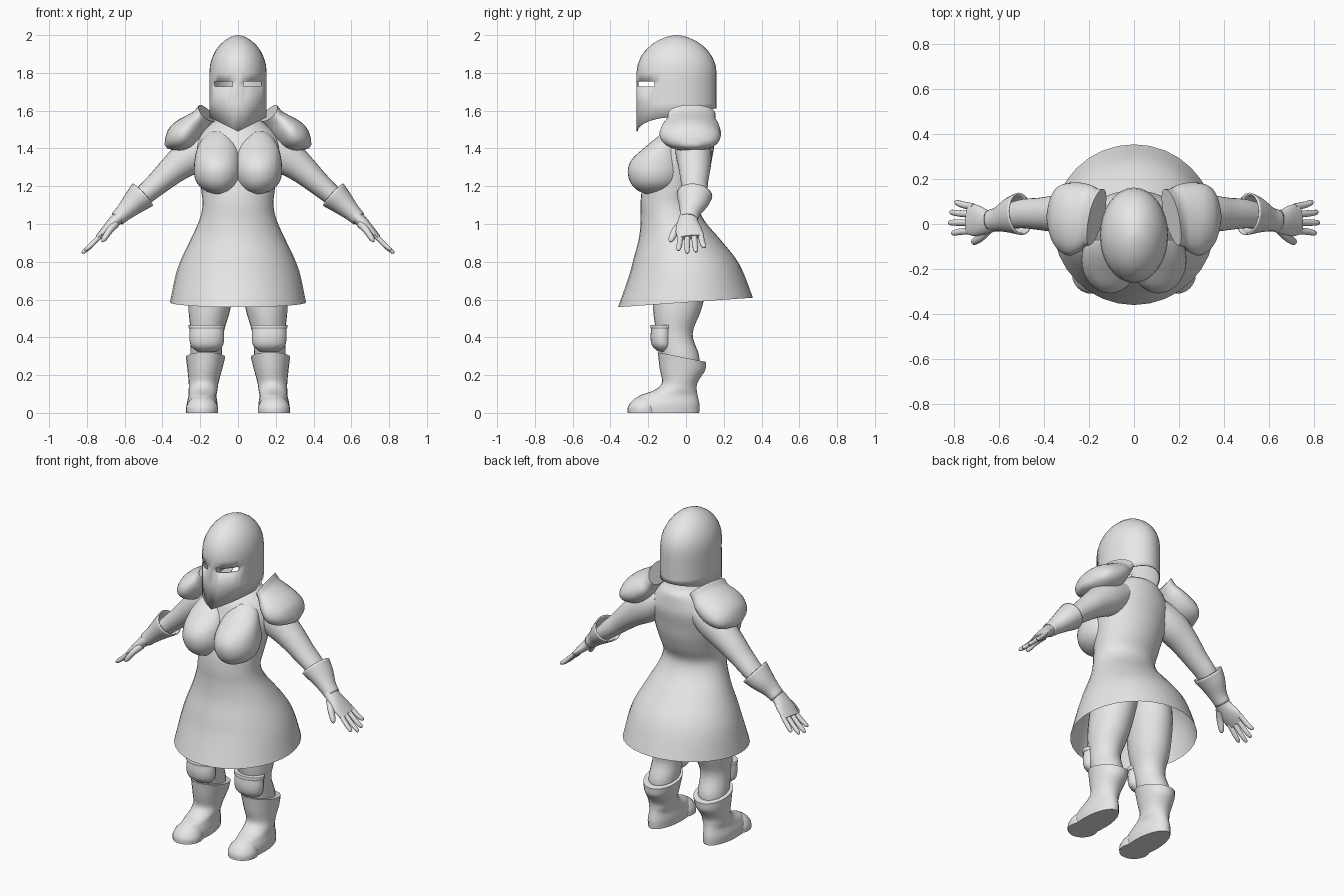
import bpy, bmesh, math
from mathutils import Vector

if "Cube" in bpy.data.objects:
    bpy.data.objects.remove(bpy.data.objects["Cube"])

grey = bpy.data.materials.new("plain grey")
grey.use_nodes = True
grey.diffuse_color = (0.8, 0.8, 0.8, 1)
for node in grey.node_tree.nodes:
    if node.type == "BSDF_PRINCIPLED":
        node.inputs["Base Color"].default_value = grey.diffuse_color


def finish(name, bm, mirror=False, thick=0):
    """Turn a bmesh into a smooth shaded object, optionally mirrored or thickened."""
    bmesh.ops.recalc_face_normals(bm, faces=bm.faces)
    mesh = bpy.data.meshes.new(name)
    bm.to_mesh(mesh)
    bm.free()
    mesh.materials.append(grey)
    ob = bpy.data.objects.new(name, mesh)
    bpy.context.collection.objects.link(ob)
    bpy.ops.object.select_all(action="DESELECT")
    ob.select_set(True)
    bpy.context.view_layer.objects.active = ob
    bpy.ops.object.shade_smooth_by_angle(angle=math.radians(45))
    if thick:
        shell = ob.modifiers.new("shell", "SOLIDIFY")
        shell.thickness = thick
        shell.offset = -1
    if mirror:
        ob.modifiers.new("mirror", "MIRROR").use_mirror_merge = False


def smooth_path(pts, steps):
    """Catmull-Rom resampling of stations (x, y, z, width, depth)."""
    p = [Vector(q) for q in pts]
    p = [p[0] * 2 - p[1]] + p + [p[-1] * 2 - p[-2]]
    out = []
    for i in range(1, len(p) - 2):
        a, b, c, d = p[i - 1:i + 3]
        for s in range(steps):
            t = s / steps
            out.append((b * 2 + (c - a) * t + (a * 2 - b * 5 + c * 4 - d) * t ** 2
                        + (b * 3 - a - c * 3 + d) * t ** 3) / 2)
    return out + [p[-2]]


def loft(name, pts, axis=None, n=24, steps=4, caps=(True, True), shape=None, **kw):
    """Skin elliptical rings along a path; a fixed axis keeps all rings parallel."""
    path = smooth_path(pts, steps)
    bm = bmesh.new()
    rings = []
    for i, s in enumerate(path):
        if axis:
            t = Vector(axis).normalized()
        else:
            t = (path[min(i + 1, len(path) - 1)] - path[max(i - 1, 0)]).to_3d().normalized()
        u = Vector((0, 1, 0))
        u = (u - t * u.dot(t)).normalized()
        v = t.cross(u)
        ring = []
        for k in range(n):
            a = 2 * math.pi * k / n
            co = Vector(s[:3]) + v * max(s[3], .002) * math.cos(a) + u * max(s[4], .002) * math.sin(a)
            ring.append(bm.verts.new(shape(co) if shape else co))
        rings.append(ring)
    for r, q in zip(rings, rings[1:]):
        for k in range(n):
            bm.faces.new((r[k], r[(k + 1) % n], q[(k + 1) % n], q[k]))
    for ring, cap in zip((rings[0], rings[-1]), caps):
        if cap:
            bm.faces.new(ring)
    finish(name, bm, **kw)


UP = (0, 0, 1)


# Helmet: domed shell with a pointed chin and two eye slits
def helmet():
    bm = bmesh.new()
    n = 32
    levels = [None, 1.64, 1.728, 1.754, 1.8]
    dome = [(1.8 + .2 * math.sin(a), math.cos(a) ** 1.15)
            for a in (math.radians(d) for d in range(12, 85, 12))]
    rows = [(z, 1) for z in levels] + dome
    rings = []
    for z, s in rows:
        ring = []
        for k in range(n):
            a = 2 * math.pi * k / n
            x, y = .152 * s * math.sin(a), -.05 - .212 * s * math.cos(a)
            rim = 1.49 + .5 * abs(x) if y < -.05 else 1.566 + .22 * (y + .05)
            ring.append(bm.verts.new((x, y, rim if z is None else z)))
        rings.append(ring)
    for j, (r, q) in enumerate(zip(rings, rings[1:])):
        for k in range(n):
            slit = j == 2 and 1 <= min(k, n - 1 - k) <= 4
            if not slit:
                bm.faces.new((r[k], r[(k + 1) % n], q[(k + 1) % n], q[k]))
    tip = bm.verts.new((0, -.05, 2))
    for k in range(n):
        bm.faces.new((rings[-1][k], rings[-1][(k + 1) % n], tip))
    finish("helmet", bm, thick=.006)


helmet()


# Dress: flared skirt with a hem that rises at the back, narrow waist, bodice
def dress_shape(co):
    lift = max(0, min(1, (.9 - co.z) / .3))
    return Vector((co.x, co.y, co.z + .07 * co.y * lift))


loft("dress", [
    (0, -.003, .585, .36, .357), (0, 0, .73, .33, .304), (0, -.01, .82, .298, .268),
    (0, -.035, .92, .25, .215), (0, -.072, 1.02, .205, .168), (0, -.087, 1.1, .188, .154),
    (0, -.068, 1.18, .195, .166), (0, -.045, 1.26, .207, .168), (0, -.028, 1.34, .222, .165),
    (0, -.005, 1.42, .225, .155), (0, .005, 1.48, .195, .14), (0, .02, 1.53, .145, .115),
    (0, .025, 1.555, .11, .085)],
    axis=UP, n=32, caps=(False, True), shape=dress_shape)
loft("chest", [(.1, -.165, 1.16, .03, .05), (.105, -.165, 1.18, .075, .095), (.108, -.163, 1.215, .108, .129),
               (.108, -.16, 1.26, .124, .147), (.108, -.155, 1.305, .125, .15), (.108, -.145, 1.35, .12, .135),
               (.108, -.125, 1.4, .108, .1), (.105, -.09, 1.45, .085, .075), (.1, -.06, 1.49, .05, .05)],
     axis=UP, n=32, steps=3, mirror=True)

# Arms, flared glove cuffs and hands
loft("arms", [(.13, .03, 1.43, .08, .09), (.23, .04, 1.375, .1, .095), (.33, .045, 1.3, .08, .085),
              (.42, .045, 1.22, .063, .072), (.5, .045, 1.15, .053, .064), (.6, .025, 1.06, .04, .05)],
     mirror=True)
loft("glove_cuffs", [(.505, .045, 1.155, .08, .095), (.545, .038, 1.118, .067, .082),
                     (.6, .022, 1.065, .048, .056), (.64, .015, 1.027, .04, .048)],
     caps=(False, False), mirror=True, thick=.008)
loft("palms", [(.61, .015, 1.055, .036, .044), (.66, .01, 1.008, .031, .056),
               (.7, .015, .968, .024, .07), (.74, .022, .93, .015, .066)], mirror=True)
for name, y, end, reach in (("little", .076, .096, .065), ("ring", .042, .052, .088),
                            ("middle", .006, .006, .095), ("index", -.028, -.04, .08)):
    loft(name + "_fingers", [(.715, y, .952, .012, .016), (.73 + reach / 2, (y + end) / 2, .935 - reach / 2, .013, .015),
                             (.73 + reach * .9, end, .94 - reach * .9, .011, .012),
                             (.73 + reach, end, .94 - reach, .004, .005)], n=10, steps=2, mirror=True)
loft("thumbs", [(.65, -.02, 1.0, .022, .026), (.68, -.055, .965, .018, .022),
                (.71, -.078, .92, .014, .016), (.718, -.084, .905, .004, .005)], n=10, steps=3, mirror=True)


# Shoulder pads: drooping domes that flare into a collar on the neck side
def pad_shape(co):
    skew = max(0, min(1, (.32 - co.x) / .15))
    return Vector((co.x - .25 * (co.y - .03) * skew, co.y, co.z))


loft("shoulder_pads", [(.168, .03, 1.587, .055, .125), (.192, .028, 1.552, .06, .13),
                       (.225, .025, 1.517, .074, .152), (.275, .022, 1.477, .085, .163),
                       (.32, .025, 1.447, .075, .15), (.355, .03, 1.425, .047, .11),
                       (.382, .03, 1.41, .012, .03)],
     axis=(.8, 0, -.6), shape=pad_shape, mirror=True)

# Legs, knee guards and boots
loft("legs", [(.1, -.04, .95, .1, .12), (.125, -.02, .78, .122, .15), (.15, -.045, .56, .112, .13),
              (.163, -.06, .42, .086, .095), (.17, -.03, .3, .083, .1), (.175, -.02, .2, .07, .08)],
     axis=UP, mirror=True)
loft("knee_guards", [(.165, -.118, .325, .05, .03), (.165, -.125, .355, .084, .054),
                     (.165, -.128, .4, .092, .06), (.165, -.125, .45, .09, .058)], axis=UP, mirror=True)
loft("knee_bands", [(.165, -.125, .445, .093, .061), (.165, -.125, .455, .097, .064),
                    (.165, -.125, .466, .096, .062)], axis=UP, mirror=True)


def boot_shape(co):
    # slope the boot top down towards the calf
    lift = max(0, min(1, (co.z - .2) / .08))
    return Vector((co.x, co.y, co.z - .2 * (co.y + .02) * lift))


loft("boots", [(.19, -.118, 0, .08, .188), (.19, -.115, .045, .082, .186), (.188, -.093, .09, .074, .155),
               (.185, -.056, .12, .076, .113), (.182, -.033, .16, .079, .094), (.176, -.02, .23, .092, .12),
               (.172, -.022, .295, .104, .128)], axis=UP, shape=boot_shape, mirror=True)
loft("toe_caps", [(.19, -.222, 0, .085, .088), (.19, -.222, .035, .083, .084),
                  (.19, -.212, .075, .058, .06), (.19, -.2, .094, .012, .02)], axis=UP, mirror=True)
